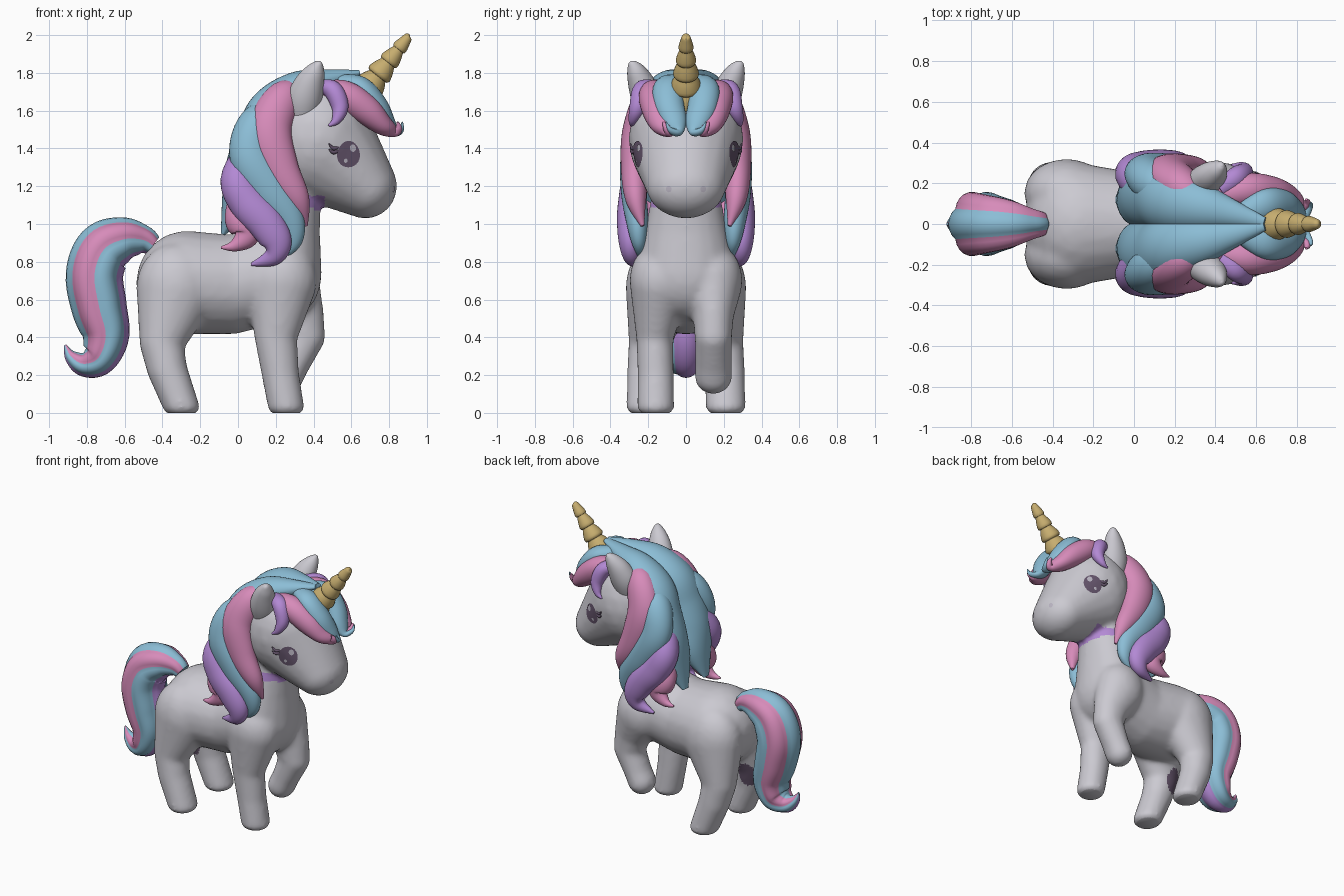
import bpy, bmesh, math
from mathutils import Vector
from mathutils.bvhtree import BVHTree

if "Cube" in bpy.data.objects:
    bpy.data.objects.remove(bpy.data.objects["Cube"])


def material(name, r, g, b):
    m = bpy.data.materials.new(name)
    m.diffuse_color = (r, g, b, 1)
    m.use_nodes = True
    m.node_tree.nodes["Principled BSDF"].inputs["Base Color"].default_value = m.diffuse_color
    return m


GREY = material("soft_grey", 0.60, 0.59, 0.64)
PINK = material("pink", 0.68, 0.26, 0.49)
BLUE = material("sky_blue", 0.26, 0.51, 0.67)
PURPLE = material("purple", 0.45, 0.25, 0.66)
GOLD = material("gold", 0.57, 0.42, 0.16)
DARK = material("dark_plum", 0.13, 0.09, 0.15)
SHINE = material("eye_shine", 0.50, 0.47, 0.55)


def finish(name, bm, mats):
    mesh = bpy.data.meshes.new(name)
    bmesh.ops.recalc_face_normals(bm, faces=bm.faces)
    bm.to_mesh(mesh)
    bm.free()
    ob = bpy.data.objects.new(name, mesh)
    bpy.context.collection.objects.link(ob)
    for m in mats:
        mesh.materials.append(m)
    return ob


def smooth_path(pts, steps):
    """Catmull-Rom through rows of any length."""
    p = [pts[0]] + list(pts) + [pts[-1]]
    out = []
    for i in range(1, len(p) - 2):
        for k in range(steps):
            t = k / steps
            out.append([0.5 * (2 * b + (c - a) * t + (2 * a - 5 * b + 4 * c - d) * t * t
                               + (3 * b - a - 3 * c + d) * t ** 3)
                        for a, b, c, d in zip(*p[i - 1:i + 3])])
    return out + [list(pts[-1])]


def loft(name, pts, mats, side=1, groove=0.0, steps=6, segs=36):
    """Tapered lock along points (x, y, z, half thickness, half width in y);
    six mats colour the six lobes around it."""
    rows = smooth_path([(x, y * side, z, h, w) for x, y, z, h, w in pts], steps)
    bm = bmesh.new()
    rings = []
    for i, (x, y, z, h, w) in enumerate(rows):
        t = Vector(rows[min(i + 1, len(rows) - 1)][:3]) - Vector(rows[max(i - 1, 0)][:3])
        t.normalize()
        s = Vector((0, 1, 0))
        s = (s - t * s.dot(t)).normalized()
        n = s.cross(t)
        ring = []
        for j in range(segs):
            a = 2 * math.pi * j / segs
            k = 1 - groove + groove * abs(math.cos(3 * a))
            ring.append(bm.verts.new(Vector((x, y, z)) + n * (math.cos(a) * max(h, .003) * k)
                                     + s * (math.sin(a) * max(w, .003) * k)))
        rings.append(ring)
    for r0, r1 in zip(rings, rings[1:]):
        for j in range(segs):
            f = bm.faces.new((r0[j], r0[(j + 1) % segs], r1[(j + 1) % segs], r1[j]))
            if len(mats) == 6:
                f.material_index = round((j + .5) / segs * 6) % 6
    bm.faces.new(rings[0])
    bm.faces.new(rings[-1])
    return finish(name, bm, mats)


def blob(bm, pts, n=7):
    """Chain of ellipsoids (x, y, z, rx, ry, rz)."""
    for a, b in zip(pts, pts[1:]):
        for k in range(n + 1):
            v = [p + (q - p) * k / n for p, q in zip(a, b)]
            made = bmesh.ops.create_icosphere(bm, subdivisions=3, radius=1)["verts"]
            for vert in made:
                vert.co = Vector([c + e * r for c, e, r in zip(v[:3], vert.co, v[3:])])


# Body, neck, head and legs fused into one smooth skin
bm = bmesh.new()
blob(bm, [(-.27, 0, .69, .27, .30, .275), (-.03, 0, .68, .2, .26, .265),
          (.225, 0, .74, .22, .27, .26), (.265, 0, .95, .17, .22, .15), (.275, 0, 1.22, .165, .17, .15)])
blob(bm, [(.42, 0, 1.45, .295, .305, .335), (.675, 0, 1.2, .168, .21, .172)], 10)
for s in (-1, 1):
    blob(bm, [(-.33, .15 * s, .66, .21, .17, .24), (-.405, .19 * s, .375, .118, .115, .12),
              (-.375, .205 * s, .23, .108, .108, .1), (-.30, .21 * s, .03, .1, .108, .05)])
blob(bm, [(.23, -.14, .7, .19, .16, .2), (.2, -.165, .4, .114, .1, .1),
          (.225, -.16, .2, .1, .097, .1), (.255, -.16, .03, .098, .1, .05)])
blob(bm, [(.25, .14, .7, .18, .16, .2), (.325, .145, .53, .13, .11, .12),
          (.355, .145, .405, .108, .1, .105), (.285, .145, .25, .09, .098, .09),
          (.255, .145, .19, .092, .1, .092)])
body = finish("body", bm, [GREY])
rm = body.modifiers.new("fuse", 'REMESH')
rm.mode = 'VOXEL'
rm.voxel_size = 0.015
sm = body.modifiers.new("soften", 'SMOOTH')
sm.factor = 0.5
sm.iterations = 14
dg = bpy.context.evaluated_depsgraph_get()
skin = bpy.data.meshes.new_from_object(body.evaluated_get(dg))
body.modifiers.clear()
body.data = skin
skin.materials.clear()
for m in (GREY, PURPLE, DARK):
    skin.materials.append(m)
# Flat soles, purple crease under the jaw, plum patches inside the hind legs
bm = bmesh.new()
bm.from_mesh(skin)
bmesh.ops.bisect_plane(bm, geom=bm.verts[:] + bm.edges[:] + bm.faces[:], plane_co=(0, 0, 0),
                       plane_no=(0, 0, 1), clear_inner=True)
bmesh.ops.holes_fill(bm, edges=[e for e in bm.edges if e.is_boundary], sides=0)
for f in bm.faces:
    c = f.calc_center_median()
    f.material_index = 0
    if 1.065 + .2 * max(0, abs(c.y) - .04) < c.z < 1.15 and .3 < c.x < .46 and abs(c.y) < .2:
        f.material_index = 1
    elif abs(c.y) < .13 and ((c.x + .43) / .06) ** 2 + ((c.z - .33) / .09) ** 2 < 1:
        f.material_index = 2
bm.to_mesh(skin)
tree = BVHTree.FromBMesh(bm)
bm.free()


def plate(name, centre, facing, w, h, mat, lift):
    """Thin oval laid on the skin."""
    d = -Vector(facing).normalized()
    u = Vector((0, 0, 1)).cross(d).normalized()
    up = d.cross(u)
    bm = bmesh.new()

    def put(r, a):
        p = Vector(centre) + u * (r * w * math.cos(a)) + up * (r * h * math.sin(a))
        hit = tree.ray_cast(p - d * .4, d)[0]
        return bm.verts.new((hit or p) - d * lift)
    rings = [[put(r / 5, 2 * math.pi * j / 28) for j in range(28)] for r in range(1, 6)]
    bm.faces.new(rings[0])
    for a, b in zip(rings, rings[1:]):
        for j in range(28):
            bm.faces.new((a[j], a[(j + 1) % 28], b[(j + 1) % 28], b[j]))
    ob = finish(name, bm, [mat])
    # make the plate face outwards
    if sum((f.normal.dot(d) for f in ob.data.polygons)) > 0:
        ob.data.flip_normals()


for s, tag in ((-1, "right"), (1, "left")):
    # Face details
    look = (.6, .8 * s, 0)
    plate("eye_" + tag, (.582, .25 * s, 1.37), look, .063, .07, DARK, .004)
    plate("eye_glint_" + tag, (.600, .24 * s, 1.402), look, .018, .020, SHINE, .008)
    plate("eye_spark_" + tag, (.565, .258 * s, 1.335), look, .010, .011, SHINE, .008)
    plate("nostril_" + tag, (.82, .09 * s, 1.185), (1, .35 * s, 0), .016, .017, SHINE, .003)
    for k in (0, 1):
        loft(f"eyelash_{k}_{tag}", [(.535, .262, 1.39 + .02 * k, .010, .012),
                                    (.505, .28, 1.38 + .02 * k, .011, .013),
                                    (.482, .295, 1.395 + .03 * k, .003, .003)], [DARK], s, segs=10)
    # Ears
    loft("ear_" + tag, [(.34, .17, 1.54, .07, .07), (.35, .205, 1.65, .092, .08),
                        (.378, .235, 1.74, .08, .072), (.41, .265, 1.81, .052, .05),
                        (.428, .285, 1.85, .022, .024), (.432, .29, 1.862, .005, .005)], [GREY], s)
    # Mane crest running from the horn down the back of the neck, one half each side
    loft("mane_crest_" + tag, [
        (.64, .008, 1.80, .015, .025), (.48, .05, 1.765, .055, .07), (.32, .085, 1.71, .10, .12),
        (.18, .11, 1.60, .125, .15), (.115, .135, 1.45, .13, .16), (.06, .135, 1.28, .13, .155),
        (.0, .12, 1.12, .09, .125), (-.08, .12, .945, .012, .03)], [BLUE], s)
    # Side locks of the mane
    loft("mane_pink_lock_" + tag, [
        (.36, .08, 1.71, .02, .03), (.25, .17, 1.67, .095, .09), (.17, .245, 1.5, .115, .09),
        (.22, .27, 1.3, .10, .075), (.315, .265, 1.13, .065, .055), (.36, .23, .99, .01, .01)], [PINK], s)
    loft("mane_blue_lock_" + tag, [
        (.22, .10, 1.66, .02, .03), (.11, .19, 1.54, .10, .10), (.07, .255, 1.36, .115, .09),
        (.17, .275, 1.18, .105, .07), (.27, .26, 1.03, .08, .06), (.29, .25, .91, .05, .04),
        (.23, .24, .82, .01, .01)], [BLUE], s)
    loft("mane_purple_lock_" + tag, [
        (.05, .15, 1.42, .05, .06), (-.0, .24, 1.24, .092, .09), (.055, .28, 1.11, .10, .08),
        (.15, .295, 1.0, .095, .07), (.205, .295, .90, .08, .06), (.18, .285, .825, .05, .045),
        (.07, .27, .785, .008, .008)], [PURPLE], s)
    loft("mane_low_pink_lock_" + tag, [
        (.01, .17, 1.16, .06, .07), (.025, .235, 1.03, .095, .075), (.045, .25, .94, .07, .06),
        (-.02, .265, .885, .032, .03), (-.09, .27, .875, .006, .006)], [PINK], s)
    # Forelock
    loft("forelock_pink_" + tag, [
        (.36, .12, 1.70, .03, .04), (.54, .165, 1.69, .075, .08), (.67, .16, 1.61, .078, .075),
        (.765, .115, 1.525, .055, .07), (.83, .09, 1.49, .03, .03), (.85, .105, 1.51, .018, .018),
        (.845, .12, 1.54, .006, .006)], [PINK], s)
    loft("forelock_blue_" + tag, [
        (.52, .04, 1.75, .04, .05), (.64, .09, 1.725, .06, .08), (.725, .09, 1.63, .065, .08),
        (.785, .06, 1.535, .05, .065), (.835, .05, 1.485, .022, .03), (.865, .085, 1.50, .014, .014),
        (.87, .105, 1.54, .004, .004)], [BLUE], s)
    loft("forelock_purple_" + tag, [
        (.42, .17, 1.73, .03, .04), (.50, .225, 1.71, .05, .055), (.54, .255, 1.62, .045, .045),
        (.52, .28, 1.55, .025, .025), (.48, .29, 1.52, .005, .005)], [PURPLE], s)

# Tail with a coloured stripe on each lobe
loft("tail", [
    (-.45, 0, .885, .055, .06), (-.50, 0, .915, .078, .08), (-.60, 0, .92, .118, .125),
    (-.71, 0, .865, .148, .155), (-.76, 0, .73, .152, .168), (-.735, 0, .56, .147, .162),
    (-.70, 0, .41, .125, .145), (-.74, 0, .29, .098, .125), (-.82, 0, .26, .067, .08),
    (-.885, 0, .30, .035, .04), (-.915, 0, .36, .006, .006)],
    [BLUE, PINK, BLUE, PURPLE, BLUE, PINK], groove=.11)

# Ridged horn of stacked cups
horn = []
for i in range(5):
    for f, k in ((0, .9), (.2, 1.05), (.65, .95), (.97, .78)):
        t = (i + f) / 5
        r = .095 * (1 - .72 * t) * k
        horn.append((.63 + .275 * t, 0, 1.645 + .35 * t, r, r))
horn.append((.91, 0, 1.997, .006, .006))
loft("horn", horn, [GOLD], steps=3, segs=28)

# Smooth shading throughout
bpy.ops.object.select_all(action='SELECT')
bpy.context.view_layer.objects.active = body
bpy.ops.object.shade_smooth_by_angle(angle=math.radians(45))
